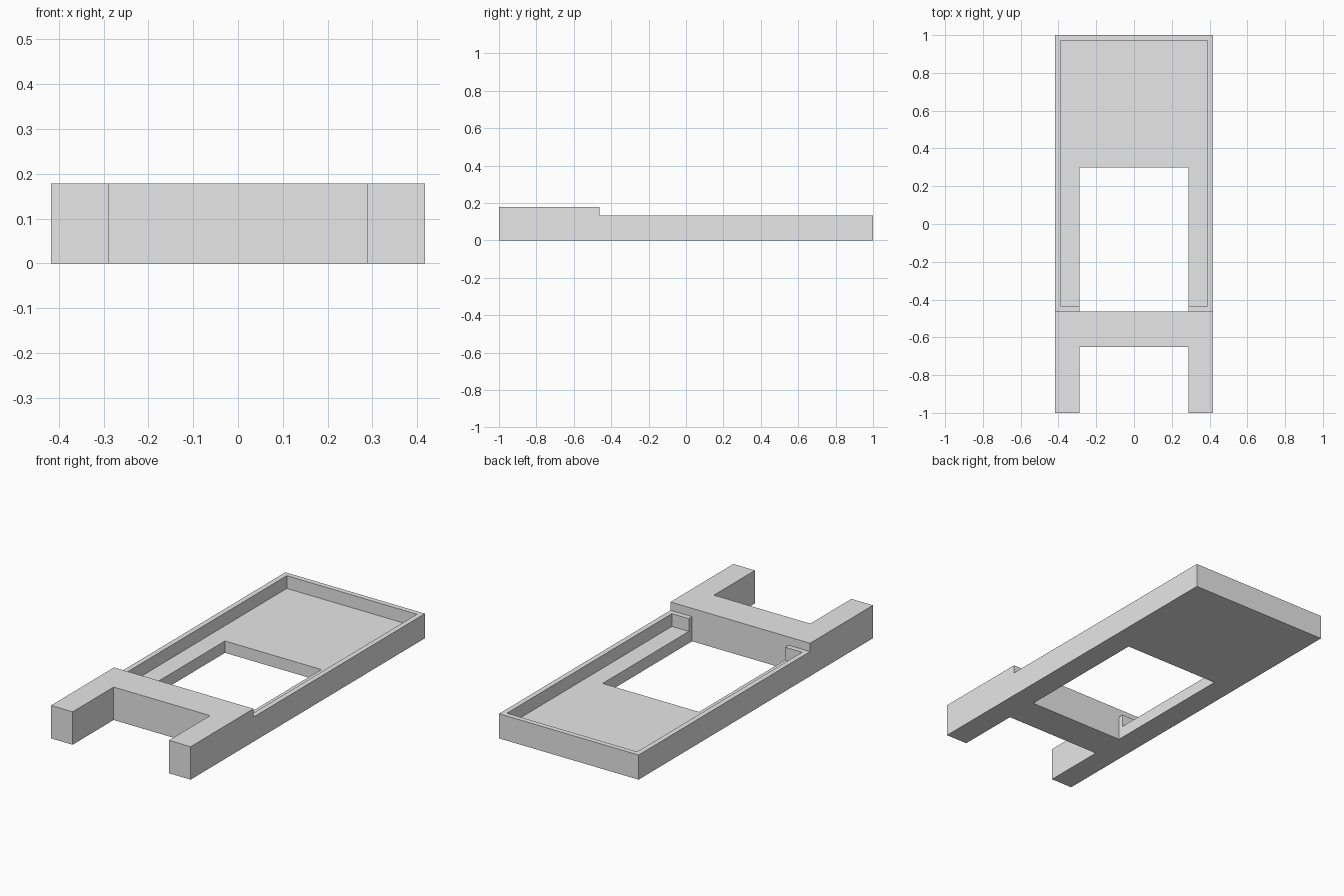
import bpy
import bmesh
from mathutils import Vector

if "Cube" in bpy.data.objects:
    bpy.data.objects.remove(bpy.data.objects["Cube"], do_unlink=True)

# Main dimensions
HALF_W = 0.417      # half width of the body
LEG_IN = 0.288      # inner side of legs and opening
STEP_Y = -0.463     # where the raised front block ends
TRAY_Z = 0.133      # rim height of the tray
BLOCK_Z = 0.178     # height of the front block
FLOOR_Z = 0.064     # tray floor thickness
RIM = 0.028         # rim wall thickness

grey = bpy.data.materials.new("plain_grey")
grey.use_nodes = True
grey.diffuse_color = (0.8, 0.8, 0.8, 1)
grey.node_tree.nodes["Principled BSDF"].inputs["Base Color"].default_value = (0.8, 0.8, 0.8, 1)


def extrude_profile(name, points, half_width):
    """Extrude a side (y, z) profile symmetrically along x."""
    bm = bmesh.new()
    face = bm.faces.new([bm.verts.new((-half_width, y, z)) for y, z in points])
    result = bmesh.ops.extrude_face_region(bm, geom=[face])
    moved = [v for v in result["geom"] if isinstance(v, bmesh.types.BMVert)]
    bmesh.ops.translate(bm, verts=moved, vec=Vector((2 * half_width, 0, 0)))
    bmesh.ops.recalc_face_normals(bm, faces=bm.faces)
    mesh = bpy.data.meshes.new(name)
    bm.to_mesh(mesh)
    bm.free()
    mesh.materials.append(grey)
    obj = bpy.data.objects.new(name, mesh)
    bpy.context.collection.objects.link(obj)
    return obj


def cut(body, name, half_width, y0, y1, z0, z1):
    """Subtract a centred box from the body."""
    box = extrude_profile(name, [(y0, z0), (y1, z0), (y1, z1), (y0, z1)], half_width)
    box.hide_render = True
    mod = body.modifiers.new(name, "BOOLEAN")
    mod.operation = "DIFFERENCE"
    mod.solver = "EXACT"
    mod.object = box
    bpy.context.view_layer.objects.active = body
    bpy.ops.object.modifier_apply(modifier=name)
    bpy.data.objects.remove(box, do_unlink=True)


# Stepped body: low tray at the back, raised block at the front
body = extrude_profile("tray_frame", [
    (-1, 0), (1, 0), (1, TRAY_Z), (STEP_Y, TRAY_Z),
    (STEP_Y, BLOCK_Z), (-1, BLOCK_Z)], HALF_W)

# Recessed tray floor inside a thin rim
cut(body, "tray_recess", HALF_W - RIM, STEP_Y + RIM, 1 - RIM, FLOOR_Z, 0.3)
# Through opening behind the front block
cut(body, "floor_opening", LEG_IN, STEP_Y, 0.3, -0.1, 0.3)
# Gap between the two front legs
cut(body, "leg_gap", LEG_IN, -1.1, -0.65, -0.1, 0.3)
